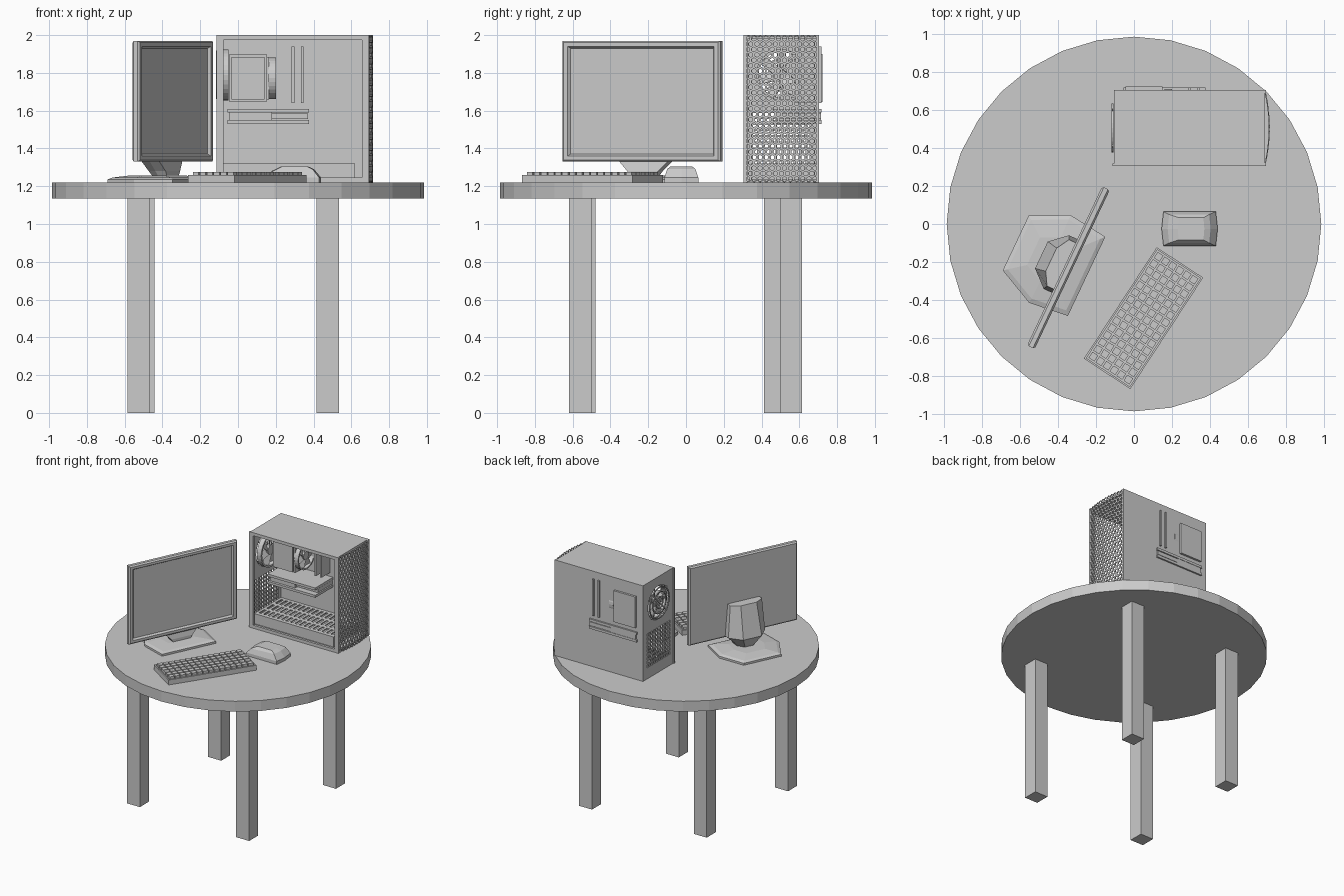
import bpy, bmesh
from math import sin, cos, pi, radians, sqrt
from mathutils import Matrix, Vector

if "Cube" in bpy.data.objects:
    bpy.data.objects.remove(bpy.data.objects["Cube"])

I4 = Matrix.Identity(4)


def finish(name, bm, mat=I4):
    bmesh.ops.recalc_face_normals(bm, faces=bm.faces)
    me = bpy.data.meshes.new(name)
    bm.to_mesh(me)
    bm.free()
    ob = bpy.data.objects.new(name, me)
    ob.matrix_world = mat
    bpy.context.collection.objects.link(ob)
    return ob


def boxes(name, items, mat=I4):
    """Each item: x0, x1, y0, y1, z0, z1 and optionally its own matrix."""
    bm = bmesh.new()
    for b in items:
        m = b[6] if len(b) > 6 else I4
        c = Vector(((b[0] + b[1]) / 2, (b[2] + b[3]) / 2, (b[4] + b[5]) / 2))
        s = Matrix.Diagonal((b[1] - b[0], b[3] - b[2], b[5] - b[4], 1))
        bmesh.ops.create_cube(bm, size=1, matrix=m @ Matrix.Translation(c) @ s)
    return finish(name, bm, mat)


def loft(name, rings, mat=I4, closed=False):
    """Skin a list of point rings; cap the ends unless the rings loop round."""
    bm = bmesh.new()
    vs = [[bm.verts.new(p) for p in r] for r in rings]
    n = len(vs[0])
    pairs = list(zip(vs, vs[1:])) + ([(vs[-1], vs[0])] if closed else [])
    for a, b in pairs:
        for i in range(n):
            j = (i + 1) % n
            bm.faces.new((a[i], a[j], b[j], b[i]))
    if not closed:
        bm.faces.new(vs[0])
        bm.faces.new(vs[-1])
    return finish(name, bm, mat)


def circle(r, x, y, z, n=32):
    return [(x, y + r * cos(2 * pi * i / n), z + r * sin(2 * pi * i / n)) for i in range(n)]


def tube(name, x0, x1, y, z, r0, r1):
    loft(name, [circle(r0, x0, y, z), circle(r1, x0, y, z),
                circle(r1, x1, y, z), circle(r0, x1, y, z)], closed=True)


def fan(name, x, y, z, r):
    """Fan facing along x: rim, hub and tilted blades."""
    tube(name + "_rim", x - .02, x + .02, y, z, r * .9, r)
    loft(name + "_hub", [circle(r * .3, x - .015, y, z, 16), circle(r * .3, x + .015, y, z, 16)])
    boxes(name + "_blades", [
        (-.002, .002, -r * .2, r * .2, r * .25, r * .88,
         Matrix.Translation((x, y, z)) @ Matrix.Rotation(2 * pi * k / 7, 4, 'X')
         @ Matrix.Rotation(radians(30), 4, 'Z')) for k in range(7)])


def rect(hx, y, z0, z1):
    return [(-hx, y, z0), (hx, y, z0), (hx, y, z1), (-hx, y, z1)]


# Round table
loft("table_top", [[(.985 * cos(2 * pi * i / 32), .985 * sin(2 * pi * i / 32), z)
                    for i in range(32)] for z in (1.135, 1.22)])
for name, x, y in (("front_left", -.527, -.538), ("front_right", .475, -.56),
                   ("back_right", .477, .556), ("back_left", -.50, .472)):
    boxes(name + "_leg", [(x - .0585, x + .0585, y - .0585, y + .0585, 0, 1.14)])

# Monitor, built facing local -y
M = Matrix.Translation((-.345, -.23, 0)) @ Matrix.Rotation(radians(64.7), 4, 'Z')
loft("monitor_panel", [rect(.452, .022, 1.34, 1.96), rect(.462, .012, 1.33, 1.97),
                       rect(.462, -.012, 1.33, 1.97), rect(.452, -.022, 1.34, 1.96),
                       rect(.428, -.022, 1.36, 1.94), rect(.418, -.006, 1.37, 1.93)], M)


def base_ring(s, z):
    pts = [(.23, -.106), (.255, .107), (.16, .306), (-.16, .306), (-.255, .107), (-.23, -.106)]
    return [(x * s, .1 + (y - .1) * s, z) for x, y in pts]


loft("monitor_base", [base_ring(1, 1.22), base_ring(1, 1.236), base_ring(.9, 1.246),
                      base_ring(.5, 1.258)], M)


def neck_ring(w, y0, y1, y2, z):
    return [(w, y0, z), (w, y1, z), (w * .5, y2, z), (-w * .5, y2, z), (-w, y1, z), (-w, y0, z)]


loft("monitor_neck", [neck_ring(.07, .0, .05, .10, 1.25), neck_ring(.09, .0, .06, .12, 1.28),
                      neck_ring(.156, .015, .07, .157, 1.345),
                      neck_ring(.135, .015, .06, .10, 1.60)], M)

# Keyboard
K = Matrix.Translation((.05, -.495, 0)) @ Matrix.Rotation(radians(56.8), 4, 'Z')
boxes("keyboard_body", [(-.35, .35, -.146, .146, 1.22, 1.252),
                        (-.35, .35, -.146, -.136, 1.25, 1.26), (-.35, .35, .136, .146, 1.25, 1.26),
                        (-.35, -.34, -.14, .14, 1.25, 1.26), (.34, .35, -.14, .14, 1.25, 1.26)], K)
kx, ky = .672 / 15, .264 / 6
boxes("keyboard_keys", [(-.336 + i * kx + .004, -.336 + (i + 1) * kx - .004,
                         -.132 + j * ky + .004, -.132 + (j + 1) * ky - .004, 1.25, 1.275)
                        for i in range(15) for j in range(6)], K)


# Mouse
def mouse_ring(x0, x1, hy, bulge, z, drop=0):
    y = -.025
    return [(x0, y - hy, z - drop), (x1, y - hy, z), (x1 + bulge, y, z), (x1, y + hy, z),
            (x0, y + hy, z - drop), (x0 - bulge, y, z - drop)]


loft("mouse", [mouse_ring(.155, .43, .09, .01, 1.22), mouse_ring(.155, .43, .09, .01, 1.245),
               mouse_ring(.185, .395, .075, .008, 1.29, .01),
               mouse_ring(.235, .365, .058, .005, 1.305)])

# Computer case shell, open towards the front
X0, X1, Y0, Y1, Z0, Z1 = -.105, .685, .305, .705, 1.22, 2.0
boxes("case_shell", [(X0, X1, Y0, Y1, Z0, Z0 + .018), (X0, X1, Y0, Y1, Z1 - .02, Z1),
                     (X0, X1, Y1 - .015, Y1, Z0, Z1)])
boxes("case_opening_frame", [(X0, X0 + .028, Y0, Y0 + .02, Z0, Z1),
                             (X1 - .028, X1, Y0, Y0 + .02, Z0, Z1),
                             (X0, X1, Y0, Y0 + .02, Z0, Z0 + .025),
                             (X0, X1, Y0, Y0 + .02, Z1 - .025, Z1)])
boxes("case_front_posts", [(X1 - .02, X1 + .008, Y0, Y0 + .018, Z0, Z1),
                           (X1 - .02, X1 + .008, Y1 - .018, Y1, Z0, Z1)])

# Bowed honeycomb front panel
bm = bmesh.new()
PY, ROWS = .0325, 27
R = PY / sqrt(3)


def bow(y, z):
    return (.69 + .024 * (1 - ((y - .505) / .2) ** 2), y, z)


for row in range(ROWS):
    for col in range(12 - row % 2):
        cy = .505 + (col - (11 - row % 2) / 2) * PY
        cz = Z0 + R + row * (Z1 - Z0 - 2 * R) / (ROWS - 1)
        ring = [[bm.verts.new(bow(cy + s * R * sin(k * pi / 3), cz + s * R * cos(k * pi / 3)))
                 for k in range(6)] for s in (1, .66)]
        for k in range(6):
            j = (k + 1) % 6
            bm.faces.new((ring[0][k], ring[0][j], ring[1][j], ring[1][k]))
bmesh.ops.remove_doubles(bm, verts=bm.verts, dist=.003)
mesh_panel = finish("case_front_mesh", bm)
mesh_panel.modifiers.new("thickness", 'SOLIDIFY').thickness = .006

# Rear wall: round fan cut-out above, square grille below
CY, CZ, H = .505, 1.79, .2
square, hole = [], []
for i in range(32):
    c, s = cos(2 * pi * i / 32), sin(2 * pi * i / 32)
    k = H / max(abs(c), abs(s))
    square.append((c * k, s * k))
    hole.append((c * .135, s * .135))
loft("case_rear_fan_plate", [[(x, CY + a, CZ + b) for a, b in p] for x, p in
                             ((X0, square), (X0, hole), (X0 + .01, hole), (X0 + .01, square))],
     closed=True)
for r in (.045, .085, .125):
    tube("rear_fan_guard", X0 - .012, X0 - .004, CY, CZ, r - .004, r + .004)
boxes("rear_fan_guard_spokes", [(X0 - .01, X0 - .002, -.004, .004, -.14, .14,
                                 Matrix.Translation((0, CY, CZ)) @ Matrix.Rotation(a, 4, 'X'))
                                for a in (pi / 4, -pi / 4)])
fan("rear_fan", X0 + .035, CY, CZ, .135)
boxes("case_rear_grille",
      [(X0, X0 + .01, Y0, Y0 + .05, Z0, 1.6), (X0, X0 + .01, Y1 - .05, Y1, Z0, 1.6),
       (X0, X0 + .01, Y0, Y1, Z0, 1.30)]
      + [(X0, X0 + .008, Y0 + .04 + i * .032, Y0 + .05 + i * .032, 1.29, 1.6) for i in range(11)]
      + [(X0, X0 + .008, Y0 + .04, Y1 - .04, 1.3 + i * .032, 1.31 + i * .032) for i in range(10)])
boxes("case_rear_flange", [(X0 - .008, X0, Y0, Y0 + .012, Z0, Z1)])

# Power supply cover with slotted top
rails = [(-.095, .62, y, y + .03, 1.31, 1.32) for y in (.345, .445, .555, .665)]
bars = [(-.095 + i * .0405, -.075 + i * .0405, .35, .69, 1.31, 1.32) for i in range(18)]
boxes("power_supply_cover", rails + bars + [(-.095, .62, .345, .355, Z0, 1.32),
                                            (.61, .62, .345, .695, Z0, 1.32)])

# Internal parts, passing slightly through the back sheet
boxes("graphics_card", [(-.055, .375, .46, .718, 1.53, 1.55), (-.045, .18, .48, .715, 1.55, 1.59),
                        (.18, .37, .50, .715, 1.555, 1.585), (-.055, .375, .46, .718, 1.59, 1.61)])
boxes("memory_sticks", [(x, x + .014, .58, .718, 1.64, 1.94) for x in (.284, .333)])
boxes("processor_cooler", [(-.045, .15, .56, .722, 1.645, 1.90),
                           (-.035, .14, .50, .57, 1.66, 1.885),
                           (.15, .165, .50, .70, 1.66, 1.885)])
fan("cooler_fan", .18, .60, 1.772, .11)
